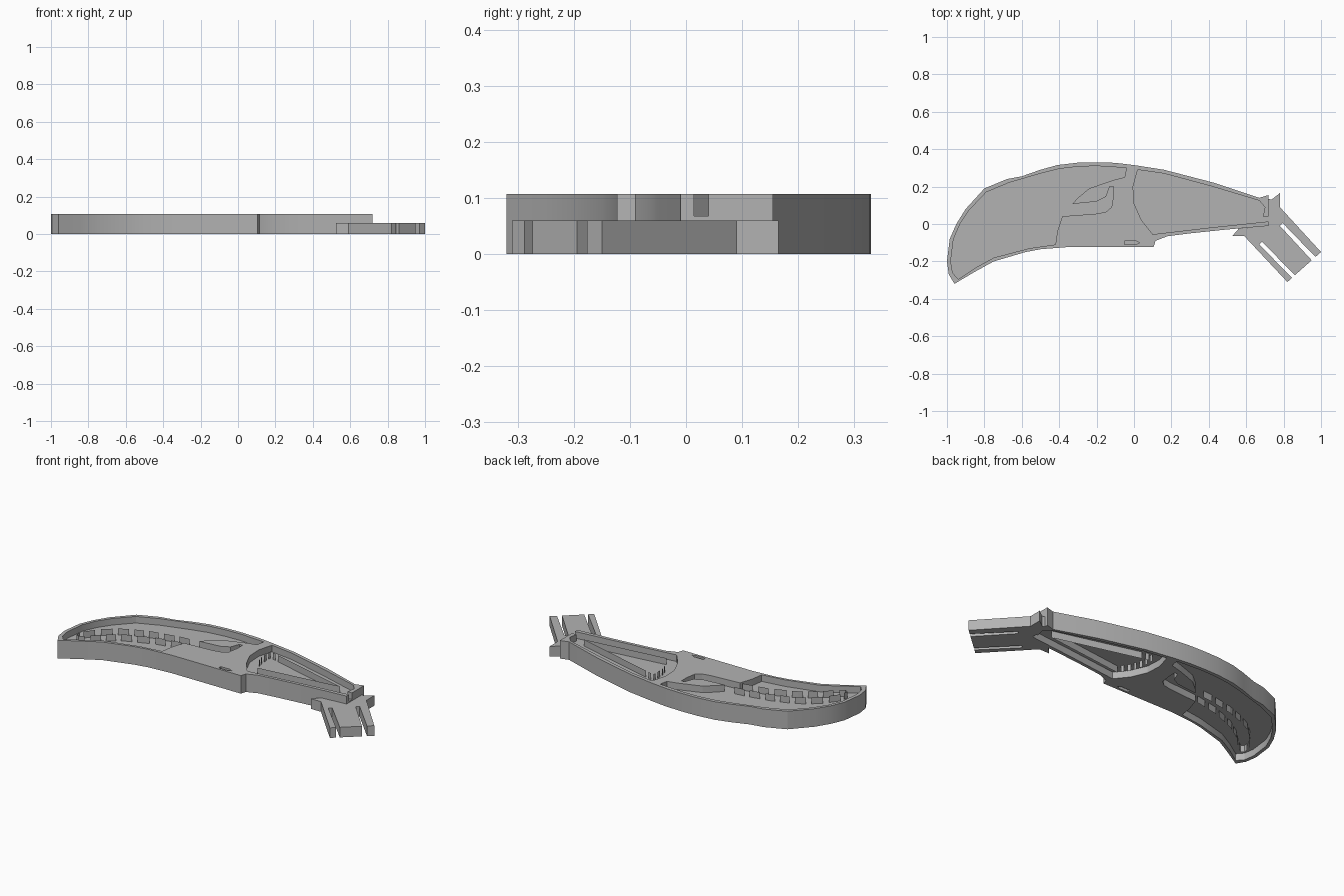
import bpy
import bmesh
from mathutils import Vector

cube = bpy.data.objects.get("Cube")
if cube:
    bpy.data.objects.remove(cube, do_unlink=True)

HEIGHT, WEB_LOW, WEB_TOP, HANDLE_TOP = 0.107, 0.04, 0.068, 0.06

grey = bpy.data.materials.new("plain_grey")
grey.use_nodes = True
colour = (0.45, 0.45, 0.45, 1)
grey.diffuse_color = colour
grey.node_tree.nodes["Principled BSDF"].inputs["Base Color"].default_value = colour


def points(flat):
    """Pairs of hundredths of a unit to 2D points."""
    return [Vector((x / 100, y / 100)) for x, y in zip(flat[::2], flat[1::2])]


def finish(name, bm):
    mesh = bpy.data.meshes.new(name)
    bm.to_mesh(mesh)
    bm.free()
    mesh.materials.append(grey)
    obj = bpy.data.objects.new(name, mesh)
    bpy.context.collection.objects.link(obj)
    return obj


def prism(name, outline, low, high):
    bm = bmesh.new()
    base = bm.faces.new([bm.verts.new((p.x, p.y, low)) for p in outline])
    top = bmesh.ops.extrude_face_region(bm, geom=[base])["geom"]
    moved = [v for v in top if isinstance(v, bmesh.types.BMVert)]
    bmesh.ops.translate(bm, verts=moved, vec=(0, 0, high - low))
    bmesh.ops.recalc_face_normals(bm, faces=bm.faces)
    return finish(name, bm)


def activate(obj):
    bpy.ops.object.select_all(action="DESELECT")
    obj.select_set(True)
    bpy.context.view_layer.objects.active = obj


def cut(target, outline, low, high):
    cutter = prism("cutter", outline, low, high)
    cutter.hide_render = True
    mod = target.modifiers.new("cut", "BOOLEAN")
    mod.operation, mod.solver, mod.object = "DIFFERENCE", "EXACT", cutter
    activate(target)
    bpy.ops.object.modifier_apply(modifier=mod.name)
    bpy.data.objects.remove(cutter, do_unlink=True)


def fence(name, path, keep, step, low, high):
    """Thin upright strip along a path, made of short teeth chosen by keep."""
    bm = bmesh.new()
    count = 0
    for a, b in zip(path, path[1:]):
        n = max(1, round((b - a).length / step))
        for i in range(n):
            p, q = a.lerp(b, i / n), a.lerp(b, (i + 1) / n)
            count += 1
            if keep(count, p, q):
                bm.faces.new([bm.verts.new((v.x, v.y, z)) for v, z in
                              ((p, low), (q, low), (q, high), (p, high))])
    return finish(name, bm)


# Outlines in hundredths
outer = points([-96, -32, -99, -27, -100, -20, -98.5, -8, -95, 0, -90, 8, -80, 19,
                -68, 24, -60, 25.5, -50, 29, -41, 31.5, -30, 32.8, -20, 33, -10, 32.7,
                0, 31.5, 16, 29, 43, 22, 67, 14, 72, 15.5, 72, -1,
                49, -3, 30, -5, 18, -6.5, 11.5, -9, 10.5, -12.3,
                -35, -12.3, -50, -13.5, -58, -15, -75, -20, -85, -25.5])
left_pocket = points([-94, -29.5, -97, -26, -98, -20, -96.5, -8, -93, 0, -88, 7.5,
                      -79, 17, -67, 22, -50, 27, -40, 29.5, -30, 30.7, -20, 31,
                      -4, 30, -5, 25, -11, 23.5, -14, 22.5, -24, 19, -30, 14,
                      -38, 5, -41, -4, -42, -11, -56, -13, -75, -18, -85, -23.5])
right_pocket = points([2, 29, 16, 27, 42, 20, 67, 12.5, 70, 9, 69, 4, 73, 4, 73, 1.5,
                       40, -2, 10, -5.5, 4, 2, 0, 11, -0.5, 20])
slim_loop = points([-90, -21, -92, -20, -91, -15, -85, -7, -78, -1, -70, 3, -60, 6.5, -45, 9.5,
                    -30, 11, -20, 12, -15, 14.5, -13, 20, -11, 20, -11, 15, -12, 9, -15, 6.5, -20, 5.5,
                    -40, 4, -55, 1, -70, -5, -79, -11, -85, -17])
small_slot = points([-5, -9, 1, -9, 3, -10, 1, -11, -5, -11])
wedge = points([62, 7, 12, 1, 8, 7, 6, 14, 6, 22, 62, 7])

# Main body: solid outline, pocketed from both faces down to a middle web
body = prism("body", outer, 0, HEIGHT)
for low, high in ((WEB_TOP, 0.2), (-0.1, WEB_LOW)):
    for outline in (left_pocket, right_pocket, slim_loop, small_slot):
        cut(body, outline, low, high)

# Broken upright ribs on both sides of the web
closed_slim = slim_loop + slim_loop[:1]
for side, low, high in (("upper", WEB_TOP, HEIGHT), ("lower", 0, WEB_LOW)):
    fence(side + "_slim_rib", closed_slim,
          lambda i, p, q: max(p.x, q.x) < -0.38 and i % 3, 0.03, low, high)
    fence(side + "_wedge_rib", wedge,
          lambda i, p, q: p.x > 0.12 or q.x > 0.12 or i % 2, 0.02, low, high)

# Low forked tang with guard points and two open slots
tang = points([56, -2.5, 52.5, -6.5, 59, -6.5, 82, -31, 84.5, -28.8, 67, -11, 68.5, -9.5,
               86, -27.4, 95, -19.4, 78, -1, 79.5, 0.5, 97, -17.6, 100, -15,
               78, 9, 78, 16.5, 73.5, 13, 70, 14, 70, -1])
tang_obj = prism("forked_tang", tang, 0, HANDLE_TOP)

for obj in (body, tang_obj):
    activate(obj)
    bpy.ops.object.shade_smooth_by_angle(angle=0.35)
